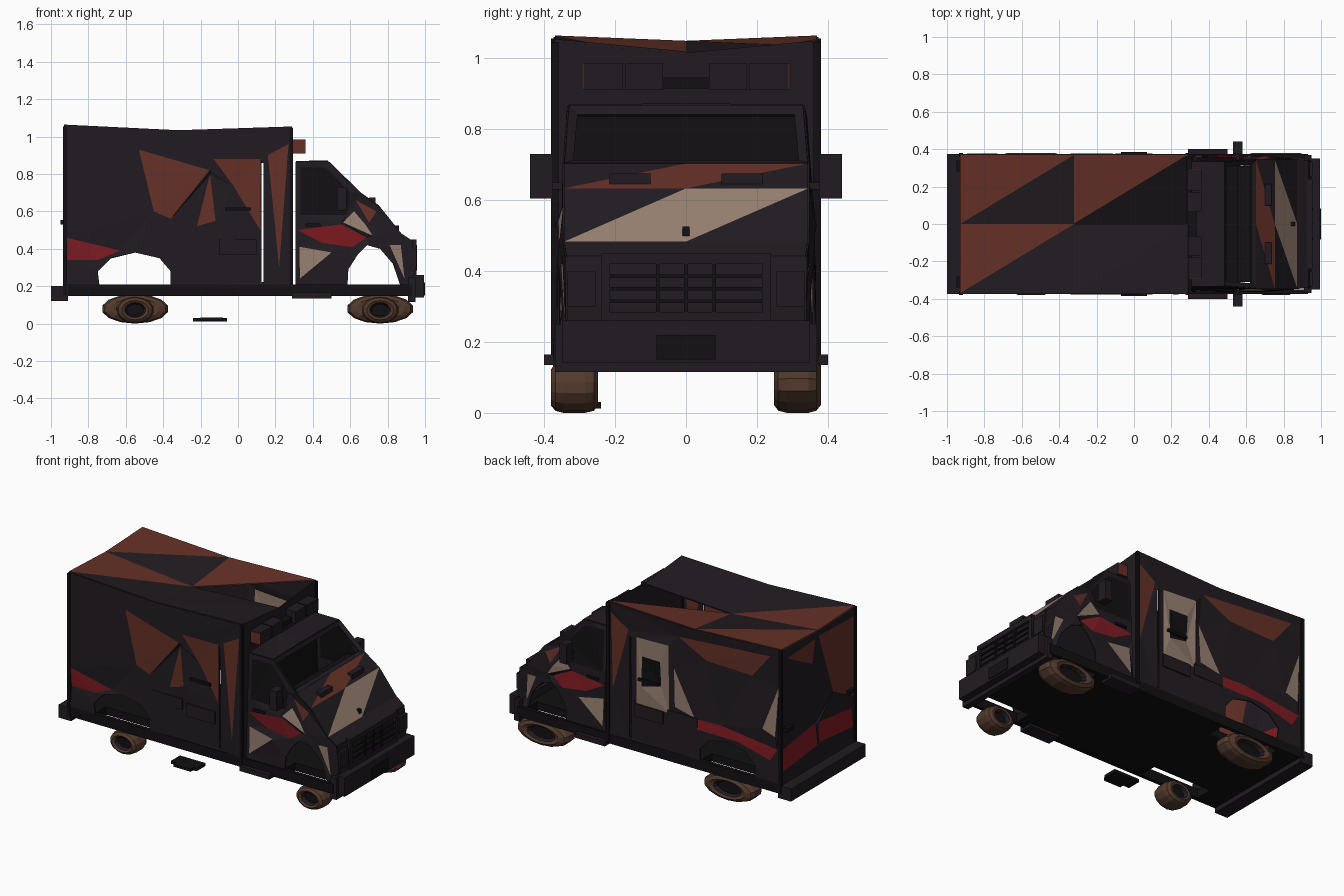
import bpy, bmesh, math, random
from mathutils import Vector
from mathutils.geometry import delaunay_2d_cdt

if "Cube" in bpy.data.objects:
    bpy.data.objects.remove(bpy.data.objects["Cube"])

random.seed(4)
COL = {'dark': (.015, .011, .015), 'black': (.006, .005, .006), 'rust': (.13, .03, .02),
       'cream': (.3, .21, .16), 'red': (.22, .011, .016), 'tyre': (.085, .042, .025)}
MAT = {}
for k, c in COL.items():
    MAT[k] = bpy.data.materials.new(k + '_paint')
    MAT[k].diffuse_color = (*c, 1)
KEYS = list(COL)


def finish(name, bm, thick=0):
    bmesh.ops.recalc_face_normals(bm, faces=bm.faces)
    me = bpy.data.meshes.new(name)
    bm.to_mesh(me)
    bm.free()
    for k in KEYS:
        me.materials.append(MAT[k])
    ob = bpy.data.objects.new(name, me)
    bpy.context.collection.objects.link(ob)
    if thick:
        m = ob.modifiers.new('thickness', 'SOLIDIFY')
        m.thickness, m.offset = thick, 0
    return ob


def boxes(name, spans, col='dark', mirror=False):
    """Joined boxes, each (x0, x1, y0, y1, z0, z1); optionally mirrored in y."""
    bm = bmesh.new()
    if mirror:
        spans = spans + [(a, b, -d, -c, e, f) for a, b, c, d, e, f in spans]
    for x0, x1, y0, y1, z0, z1 in spans:
        for v in bmesh.ops.create_cube(bm, size=1)['verts']:
            v.co = Vector(((x0 + x1) / 2 + v.co.x * (x1 - x0), (y0 + y1) / 2 + v.co.y * (y1 - y0),
                           (z0 + z1) / 2 + v.co.z * (z1 - z0)))
    for f in bm.faces:
        f.material_index = KEYS.index(col)
    return finish(name, bm)


def inside(p, poly):
    hit = False
    for (x0, y0), (x1, y1) in zip(poly, poly[1:] + poly[:1]):
        if (y0 > p[1]) != (y1 > p[1]) and p[0] < x0 + (p[1] - y0) / (y1 - y0) * (x1 - x0):
            hit = not hit
    return hit


def sheet(name, outline, patches, place, dent=.012):
    """Dented panel: triangulated outline with coloured patches (None cuts a hole)."""
    pts, edges = [], []
    for poly in [outline] + [p for _, p in patches]:
        n = len(pts)
        pts += [Vector(p) for p in poly]
        edges += [(n + i, n + (i + 1) % len(poly)) for i in range(len(poly))]
    vs, _, fs, orig, _, _ = delaunay_2d_cdt(pts, edges, [], 1, 1e-5)
    bm = bmesh.new()
    bv = []
    for v, o in zip(vs, orig):
        rim = any(i < len(outline) for i in o)
        bv.append(bm.verts.new(place(v.x, v.y, 0 if rim else random.uniform(-.3, 1) * dent)))
    for f in fs:
        c = sum((vs[i] for i in f), Vector((0, 0))) / len(f)
        col = 'dark'
        for k, poly in patches:
            if inside(c, poly):
                col = k
        if col:
            bm.faces.new([bv[i] for i in f]).material_index = KEYS.index(col)
    return finish(name, bm, .008)


def strip(name, rows, cols):
    """Rows of three points joined by triangles, four colours per step (None leaves a hole)."""
    bm = bmesh.new()
    g = [[bm.verts.new(p) for p in r] for r in rows]
    cols = iter(cols)
    for r0, r1 in zip(g, g[1:]):
        for j in (0, 1):
            for tri in ((r0[j], r0[j + 1], r1[j]), (r0[j + 1], r1[j + 1], r1[j])):
                col = next(cols)
                if col:
                    bm.faces.new(tri).material_index = KEYS.index(col)
    return finish(name, bm, .008)


# Rear box: side walls with wheel arches and a door slit
wall = [(-.93, .2), (-.74, .2), (-.75, .28), (-.68, .35), (-.55, .38), (-.42, .35), (-.36, .28), (-.36, .2),
        (.285, .2), (.285, 1.05), (-.3, 1.03), (-.93, 1.06)]
slit = (None, [(.126, .22), (.137, .22), (.137, .86), (.126, .86)])
near = [('rust', [(-.53, .93), (-.15, .82), (-.36, .56), (-.45, .6)]),
        ('rust', [(-.13, .88), (.12, .88), (.12, .5), (-.02, .73)]),
        ('rust', [(-.15, .8), (-.12, .55), (-.22, .52)]),
        ('rust', [(.16, .9), (.27, .96), (.22, .3)]),
        ('red', [(-.92, .46), (-.63, .39), (-.75, .34), (-.92, .34)]), slit]
far = [('rust', [(.27, .98), (.15, .9), (.26, .5)]),
       ('cream', [(-.14, .88), (.09, .87), (.09, .45), (-.14, .45)]),
       ('black', [(-.08, .76), (.05, .76), (.05, .57), (-.08, .6)]),
       ('cream', [(-.17, .74), (-.18, .5), (-.32, .47)]),
       ('rust', [(-.2, .95), (-.85, 1.0), (-.72, .84), (-.4, .85)]),
       ('red', [(-.17, .46), (-.5, .47), (-.9, .42), (-.85, .34), (-.62, .4), (-.28, .4)]),
       ('cream', [(-.91, .82), (-.8, .53), (-.89, .5)]), slit]
sheet('box_side_right', wall, near, lambda u, v, d: (u, -.37 + d, v))
sheet('box_side_left', wall, far, lambda u, v, d: (u, .37 - d, v))

# Rear doors and front bulkhead
back = [(-.37, .2), (.37, .2), (.37, 1.06), (0, 1.04), (-.37, 1.06)]
sheet('rear_wall', back, [('red', [(.35, .42), (.01, .46), (.01, .32), (.35, .28)]),
                          ('red', [(-.01, .46), (-.35, .42), (-.35, .3), (-.01, .33)]),
                          ('rust', [(.3, .98), (.03, 1.0), (.05, .85)]),
                          ('rust', [(-.02, 1.0), (-.35, 1.0), (-.35, .5), (-.15, .6)])],
      lambda u, v, d: (-.925 + d, u, v))
sheet('box_front_wall', [(-.37, .2), (.37, .2), (.37, 1.05), (0, 1.015), (-.37, 1.05)], [],
      lambda u, v, d: (.285, u, v))

# Sagging roof with a torn opening, and corner posts
strip('box_roof', [[(.29, -.37, 1.05), (.29, 0, 1.015), (.29, .37, 1.05)],
                   [(-.32, -.37, 1.03), (-.32, 0, .985), (-.32, .37, 1.03)],
                   [(-.93, -.37, 1.06), (-.93, 0, 1.045), (-.93, .37, 1.06)]],
      ['dark', 'dark', None, 'rust', 'dark', 'rust', 'dark', 'rust'])
boxes('box_corner_posts', [(-.935, -.915, .36, .38, .15, 1.055), (.275, .295, .36, .38, .15, 1.045)], 'black', True)

# Chassis floor, notched around the wheels, with sill rails
boxes('chassis_floor', [(-.93, .95, -.24, .24, .15, .2)], 'black')
boxes('floor_sides', [(-.93, -.76, .24, .36, .15, .2), (-.35, .57, .24, .36, .15, .2),
                      (.88, .95, .24, .34, .15, .2)], 'black', True)
boxes('sill_rails', [(-.93, .93, .35, .374, .148, .21)], 'black', True)
boxes('running_boards', [(.29, .5, .31, .4, .135, .165)], 'dark', True)
boxes('fallen_step', [(-.24, -.06, -.33, -.24, .012, .03), (-.2, -.08, -.36, -.33, .015, .032)], 'black')
boxes('rear_bumper', [(-1, -.91, -.375, .375, .12, .2)])


# Cab side panels
def half(x, z):
    return .36 - .08 * max(0, z - .5) - .1 * max(0, x - .7)


cab = [(.31, .2), (.585, .2), (.59, .29), (.64, .37), (.69, .42), (.76, .40), (.83, .32), (.87, .2),
       (.93, .2), (.945, .3), (.93, .44), (.87, .48), (.75, .63), (.65, .7), (.48, .865), (.31, .865)]
paint = [('black', [(.335, .58), (.58, .58), (.6, .7), (.47, .835), (.335, .835)]),
         ('cream', [(.33, .24), (.5, .38), (.33, .41)]),
         ('red', [(.32, .5), (.45, .43), (.61, .41), (.69, .46), (.55, .53)]),
         ('cream', [(.56, .54), (.62, .6), (.68, .53), (.72, .47)]),
         ('rust', [(.63, .66), (.74, .6), (.7, .54)]),
         ('cream', [(.81, .42), (.87, .42), (.89, .24)])]
for s, n in ((-1, 'right'), (1, 'left')):
    sheet('cab_side_' + n, cab, paint, lambda u, v, d: (u, s * (half(u, v) - d), v), .015)

# Cab skins: roof, then cowl, hood and nose
row = lambda x, z, up=0: [(x, -half(x, z), z), (x, 0, z + up), (x, half(x, z), z)]
strip('cab_roof', [row(.31, .865), row(.48, .865, .004)], ['dark'] * 4)
strip('hood_and_nose', [row(.65, .7), row(.75, .63), row(.87, .48), row(.93, .44), row(.945, .3), row(.93, .15)],
      ['dark', 'rust', 'rust', 'dark', 'dark', 'cream', 'cream', 'dark'] + ['dark'] * 12)
strip('cab_back', [row(.312, .2), row(.312, .865)], ['black'] * 4)

# Open windscreen frame
bm = bmesh.new()
screen = bm.faces.new([bm.verts.new(p) for p in (
    (.65, -half(.65, .7), .7), (.65, half(.65, .7), .7), (.48, half(.48, .865), .865), (.48, -half(.48, .865), .865))])
bm.normal_update()
bmesh.ops.inset_region(bm, faces=[screen], thickness=.035, depth=-.012, use_boundary=True)
bmesh.ops.delete(bm, geom=[screen], context='FACES_ONLY')
finish('windscreen_frame', bm, .012)
boxes('dashboard', [(.55, .64, -.31, .31, .62, .68)], 'black')

# Nose fittings
boxes('grille_frame', [(.92, .955, -.24, .24, .42, .45), (.92, .955, -.24, .24, .26, .285),
                       (.92, .955, -.24, -.215, .285, .42), (.92, .955, .215, .24, .285, .42)])
boxes('grille_bars', [(.935, .953, -.22, .22, z, z + .01) for z in (.31, .345, .38)] +
      [(.935, .956, y - .005, y + .005, .285, .42) for y in (-.08, 0, .08)], 'black')
boxes('headlights', [(.91, .955, .255, .335, .3, .4)], 'dark', True)
boxes('front_bumper', [(.93, .995, -.35, .35, .14, .26), (.91, .95, -.37, .37, .115, .25)])
boxes('number_plate', [(.99, 1.0, -.083, .083, .15, .22)], 'black')
boxes('hood_vents', [(.7, .735, .1, .215, .645, .675)], 'dark', True)
boxes('hood_latch', [(.84, .86, -.01, .01, .495, .525)], 'black')

# Door mirrors
boxes('mirrors', [(.53, .58, .375, .44, .605, .73), (.545, .565, .33, .39, .63, .65)], 'dark', True)

# Warning lights over the cab
boxes('warning_lights', [(.29, .36, .065, .17, .91, .985), (.29, .36, .178, .29, .91, .985)], 'dark', True)
boxes('warning_light_ends', [(.295, .362, .289, .293, .912, .983)], 'rust', True)
boxes('warning_light_bridge', [(.29, .335, -.065, .065, .915, .945)], 'black')

# Side and door fittings
boxes('door_handles', [(-.07, .07, .37, .385, .605, .622), (.36, .44, .355, .368, .52, .535)], 'black', True)
boxes('side_trim', [(-.1, .1, .367, .378, .37, .45), (-.34, -.13, .367, .376, .4, .47)], 'dark', True)
boxes('rear_markers', [(-.95, -.925, .28, .34, .53, .555)], 'black', True)

# Flattened tyres: the right pair is crushed narrower than the left
ring = [(.45, .275), (.56, .25), (.72, .248), (.92, .26), (1, .285), (1, .345), (.92, .368),
        (.72, .38), (.56, .372), (.45, .35)]
N = 14
for cx, n in ((-.55, 'rear'), (.76, 'front')):
    for s, side, rx, rz in ((-1, 'right', .1, .072), (1, 'left', .18, .079)):
        bm = bmesh.new()
        loops = []
        for r, y in ring:
            loops.append([bm.verts.new((cx + rx * r * math.cos(math.tau * (i + .5) / N), s * y,
                                        rz + rz * r * math.sin(math.tau * (i + .5) / N))) for i in range(N)])
        for k, (a, b) in enumerate(zip(loops, loops[1:])):
            for i in range(N):
                f = bm.faces.new((a[i], a[(i + 1) % N], b[(i + 1) % N], b[i]))
                f.material_index = KEYS.index('dark' if k in (0, 8) else 'tyre')
        for cap in (loops[0], loops[-1]):
            bm.faces.new(cap).material_index = KEYS.index('black')
        finish(n + '_wheel_' + side, bm)

for m in bpy.data.materials:
    if m.users and not m.is_grease_pencil:
        m.use_nodes = True
        m.node_tree.nodes["Principled BSDF"].inputs["Base Color"].default_value = m.diffuse_color
